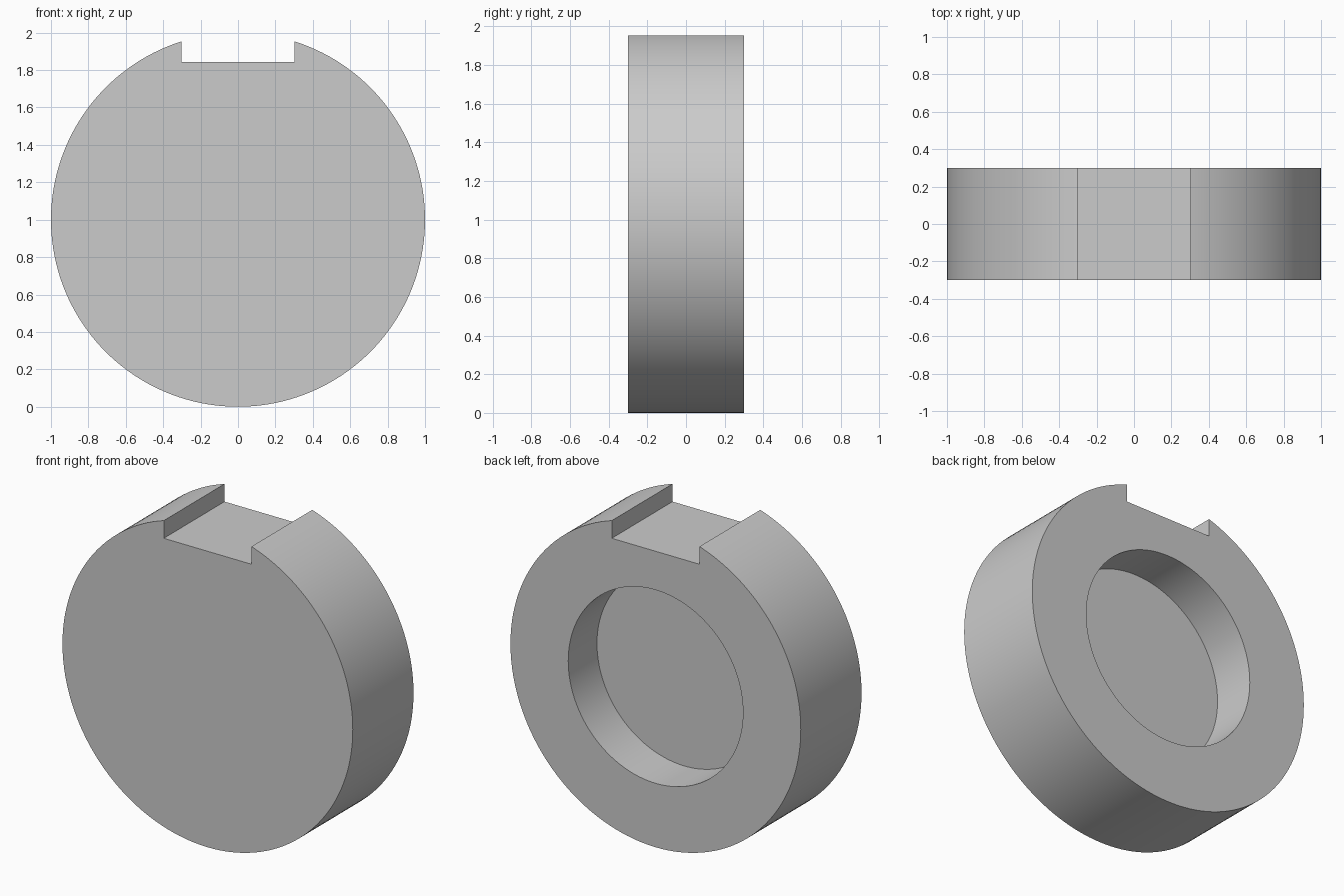
import bpy
import math

cube = bpy.data.objects.get("Cube")
if cube:
    bpy.data.objects.remove(cube, do_unlink=True)

RADIUS = 1.0
THICK = 0.598
RECESS_RADIUS, RECESS_DEPTH = 0.602, 0.283
SLOT_HALF, SLOT_FLOOR = 0.302, 1.843

grey = bpy.data.materials.new("plain grey")
grey.use_nodes = True
colour = (0.6, 0.6, 0.6, 1.0)
grey.diffuse_color = colour
grey.node_tree.nodes["Principled BSDF"].inputs["Base Color"].default_value = colour


def disc(name, radius, depth, y):
    """Cylinder lying along the y axis, centred on the wheel axis."""
    bpy.ops.mesh.primitive_cylinder_add(
        vertices=160, radius=radius, depth=depth,
        location=(0, y, RADIUS), rotation=(math.pi / 2, 0, 0))
    obj = bpy.context.object
    obj.name = name
    bpy.ops.object.transform_apply(location=True, rotation=True, scale=True)
    obj.data.materials.append(grey)
    return obj


def cut(target, cutter):
    """Subtract the cutter from the target, then discard it."""
    cutter.hide_render = True
    mod = target.modifiers.new("cut", "BOOLEAN")
    mod.operation = "DIFFERENCE"
    mod.solver = "EXACT"
    mod.object = cutter
    bpy.ops.object.select_all(action="DESELECT")
    target.select_set(True)
    bpy.context.view_layer.objects.active = target
    bpy.ops.object.modifier_apply(modifier=mod.name)
    bpy.data.objects.remove(cutter, do_unlink=True)


# Main disc
body = disc("round_body", RADIUS, THICK, 0)

# Round blind recess in the back face
cut(body, disc("recess_cutter", RECESS_RADIUS, RECESS_DEPTH * 2, THICK / 2))

# Square slot across the top of the rim
bpy.ops.mesh.primitive_cube_add(size=1, location=(0, 0, SLOT_FLOOR + 0.5))
slot = bpy.context.object
slot.name = "slot_cutter"
slot.scale = (SLOT_HALF * 2, 2, 1)
bpy.ops.object.transform_apply(location=True, rotation=True, scale=True)
slot.data.materials.append(grey)
cut(body, slot)

bpy.ops.object.shade_smooth_by_angle(angle=math.radians(30))
